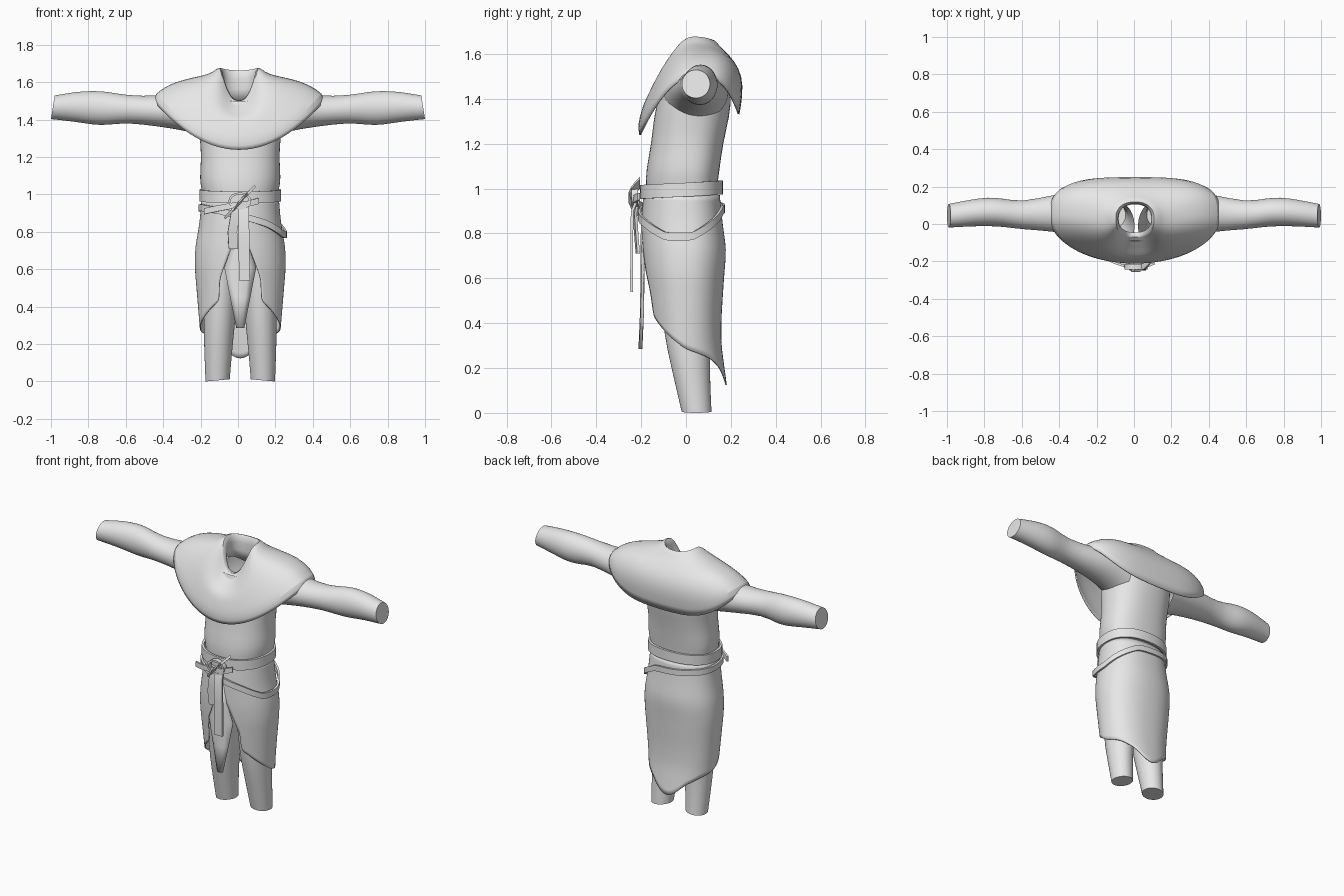
import bpy, bmesh, math
from mathutils import Vector

if "Cube" in bpy.data.objects:
    bpy.data.objects.remove(bpy.data.objects["Cube"])

cloth = bpy.data.materials.new("grey_cloth")
cloth.diffuse_color = (0.8, 0.8, 0.8, 1)
cloth.use_nodes = True
cloth.node_tree.nodes["Principled BSDF"].inputs["Base Color"].default_value = cloth.diffuse_color
CX = 0.012  # the body sits slightly right of the arm span centre


def loft(name, rows, closed=True, cap_start=False, cap_end=False, ring=False,
         subsurf=0, thick=0, angle=40):
    """Skin a list of equal-length vertex rows; ring joins the last row to the first."""
    bm = bmesh.new()
    vs = [[bm.verts.new(p) for p in r] for r in rows]
    n = len(rows[0])
    for i in range(len(rows) if ring else len(rows) - 1):
        a, b = vs[i], vs[(i + 1) % len(rows)]
        for j in range(n if closed else n - 1):
            k = (j + 1) % n
            bm.faces.new((a[j], a[k], b[k], b[j]))
    if cap_start:
        bm.faces.new(vs[0])
    if cap_end:
        bm.faces.new(vs[-1])
    if cap_start or cap_end:  # keep cut ends crisp under smoothing
        layer = bm.edges.layers.float.new("crease_edge")
        for e in bm.edges:
            if any(len(f.verts) > 4 for f in e.link_faces):
                e[layer] = 1.0
    bmesh.ops.recalc_face_normals(bm, faces=bm.faces)
    me = bpy.data.meshes.new(name)
    bm.to_mesh(me)
    bm.free()
    ob = bpy.data.objects.new(name, me)
    bpy.context.collection.objects.link(ob)
    me.materials.append(cloth)
    if subsurf:
        ob.modifiers.new("smooth", 'SUBSURF').levels = subsurf
        ob.modifiers["smooth"].render_levels = subsurf
    if thick:
        m = ob.modifiers.new("thickness", 'SOLIDIFY')
        m.thickness, m.offset = thick, 0
    bpy.ops.object.select_all(action='DESELECT')
    bpy.context.view_layer.objects.active = ob
    ob.select_set(True)
    bpy.ops.object.shade_smooth_by_angle(angle=math.radians(angle))
    return ob


def lerp(table, v):
    """Interpolate rows (key, values...) sorted by key."""
    if v <= table[0][0]:
        return table[0][1:]
    for a, b in zip(table, table[1:]):
        if v <= b[0]:
            t = (v - a[0]) / (b[0] - a[0])
            return [p + (q - p) * t for p, q in zip(a[1:], b[1:])]
    return table[-1][1:]


def section(a, w, yf, yb, yc, nf=2.0, nb=2.0):
    """Point of a body cross-section; angle 0 faces the front, 90 degrees faces +x."""
    s, c = math.sin(a), math.cos(a)
    n = nf if c > 0 else nb
    x = w * math.copysign(abs(s) ** (2 / n), s)
    d = abs(c) ** (2 / n)
    return x, yc + (yf - yc if c > 0 else yb - yc) * d


def turn(n):
    return [2 * math.pi * i / n for i in range(n)]


def strap(name, pts, side, width, thick, ring=False):
    """Flat band along a path; side is its width direction."""
    pts = [Vector(p) for p in pts]
    side = Vector(side).normalized()
    rows, n = [], len(pts)
    for i, p in enumerate(pts):
        q = pts[(i + 1) % n] if ring or i < n - 1 else p
        o = pts[i - 1] if ring or i > 0 else p
        nor = side.cross(q - o).normalized() * thick / 2
        w = side * width / 2
        rows.append([p - w - nor, p + w - nor, p + w + nor, p - w + nor])
    return loft(name, rows, ring=ring, cap_start=not ring, cap_end=not ring)


# Tunic body: z, half width, front y, back y
TORSO = [(0.84, .195, -.175, .14), (0.95, .195, -.175, .14), (1.02, .205, -.18, .14),
         (1.08, .221, -.18, .15), (1.20, .207, -.155, .165), (1.32, .22, -.145, .195),
         (1.42, .23, -.12, .205), (1.50, .21, -.09, .19)]
rows = []
for z, w, yf, yb in TORSO:
    ring = [section(a, w, yf, yb, 0.01, 2.2, 2.4) for a in turn(28)]
    rows.append([(x + CX, y, z) for x, y in ring])
loft("tunic_body", rows, subsurf=1)

# Sleeves: x, low z, high z, front y, back y
ARM = [(.17, 1.30, 1.56, -.10, .19), (.25, 1.335, 1.56, -.075, .185),
       (.42, 1.362, 1.525, -.04, .16), (.60, 1.385, 1.53, -.03, .117),
       (.70, 1.368, 1.552, -.015, .138), (.78, 1.372, 1.555, -.012, .145),
       (.87, 1.388, 1.55, -.013, .132), (.99, 1.402, 1.53, -.02, .108)]
for s, name in ((1, "right_sleeve"), (-1, "left_sleeve")):
    rows = []
    for x, lo, hi, yf, yb in ARM:
        tilt = 0.01 if x > .9 else 0
        rows.append([(s * (x - tilt * math.sin(a)), (yf + yb) / 2 + (yb - yf) / 2 * math.cos(a),
                      (lo + hi) / 2 + (hi - lo) / 2 * math.sin(a)) for a in turn(20)])
    loft(name, rows, cap_end=True, subsurf=1)

# Trouser legs: z, centre x, half width, centre y, half depth
LEG = [(0, .121, .066, .047, .068), (.2, .117, .078, .02, .086), (.35, .11, .088, .005, .106),
       (.6, .1, .093, 0, .125), (.82, .098, .09, -.015, .13)]
for s, name in ((1, "right_leg"), (-1, "left_leg")):
    rows = [[(CX + s * (cx + rx * math.sin(a)), cy - ry * math.cos(a),
              z + (0.006 * math.sin(a) if z == 0 else 0) * -1 + (0.006 if z == 0 else 0))
             for a in turn(18)] for z, cx, rx, cy, ry in LEG]
    loft(name, rows, cap_start=True, subsurf=1)

# Cowl: half width, front y, back y, centre y, z at front, side, back, front squareness
COWL = [(.455, -.205, .235, .04, 1.237, 1.500, 1.33, 2.0),
        (.452, -.213, .250, .04, 1.280, 1.535, 1.42, 2.0),
        (.370, -.195, .247, .05, 1.345, 1.588, 1.50, 2.0),
        (.280, -.182, .215, .05, 1.385, 1.615, 1.565, 2.2),
        (.190, -.165, .170, .04, 1.410, 1.632, 1.61, 2.5),
        (.135, -.125, .140, .03, 1.440, 1.650, 1.64, 2.8),
        (.100, -.060, .118, .03, 1.512, 1.688, 1.672, 2.6),
        (.088, -.045, .105, .03, 1.490, 1.640, 1.630, 2.4),
        (.095, -.055, .115, .03, 1.450, 1.540, 1.500, 2.2)]
rows = []
for w, yf, yb, yc, zf, zs, zb, nf in COWL:
    r = []
    for a in turn(40):
        x, y = section(a, w, yf, yb, yc, nf, 3.2 if w > .25 else 2.3)
        c = math.cos(a)
        r.append((x + .005, y, zs + ((zf if c > 0 else zb) - zs) * c * c))
    rows.append(r)
loft("cowl", rows, subsurf=1, thick=0.008)

# Wrap skirt, split at the front with a hem falling to a point behind
SHAPE = [(.12, .20, -.14, .18), (.3, .215, -.145, .155), (.42, .225, -.16, .155),
         (.62, .242, -.185, .168), (.72, .238, -.192, .178), (.85, .215, -.195, .16),
         (.97, .205, -.188, .148)]
SLIT = [(.42, .11), (.55, .105), (.7, .05), (.8, .004)]
HEM = [(27, .43), (60, .34), (90, .28), (125, .245), (150, .20), (170, .135), (180, .12)]
rows = []
for i in range(15):
    t, r = i / 14, []
    for j in range(41):
        u = j / 40
        nominal = 27 + 306 * u
        hem = lerp(HEM, min(nominal, 360 - nominal))[0]
        z = .97 + (hem - .97) * t
        w, yf, yb = lerp(SHAPE, z)
        a0 = math.asin(lerp(SLIT, z)[0] / w)
        x, y = section(a0 + u * (2 * math.pi - 2 * a0), w, yf, yb, 0, 2.1, 2.3)
        r.append((x + CX, y, z))
    rows.append(r)
loft("wrap_skirt", rows, closed=False, subsurf=1, thick=0.006)

# Tapered front flap: z, half width, y
FLAP = [(.9, .03, -.197), (.72, .045, -.2), (.61, .085, -.2), (.45, .053, -.202), (.285, .02, -.209)]
rows = [[(CX + k * w, y + .012 * k * k, z) for k in (-1, -.5, 0, .5, 1)] for z, w, y in FLAP]
loft("front_flap", rows, closed=False, thick=0.006)

# Waist belt, a little higher behind
pts = []
for a in turn(40):
    x, y = section(a, .212, -.198, .158, 0, 2.2, 2.3)
    pts.append((x + CX, y, .995 - .01 * math.cos(a)))
strap("waist_belt", pts, (0, 0, 1), .062, .014, ring=True)

# Loose belt slung low on the right hip: angle, z, outward slack
SLING = [(0, .885, .0), (35, .845, .008), (70, .785, .02), (95, .785, .022), (130, .85, .01),
         (160, .905, .0), (220, .925, -.004), (290, .93, -.004), (330, .915, 0), (360, .885, 0)]
pts = []
for a in turn(48):
    z, o = lerp(SLING, math.degrees(a))
    x, y = section(a, .222 + o, -.207 - o, .17 + o, 0, 2.2, 2.3)
    pts.append((x + CX, y, z))
strap("hip_belt", pts, (0, 0, 1), .036, .012, ring=True)

# Knot: a diagonal wrap over the belt, a bow loop and a cross strap
strap("knot_wrap", [(.07 - .02 * k, -.205 - .045 * math.sin(math.pi * k / 6), 1.025 - .022 * k)
                    for k in range(7)], (.7, 0, .7), .06, .014)
strap("knot_loop", [(.01 + .055 * math.cos(a), -.228, .965 + .04 * math.sin(a)) for a in turn(16)],
      (0, 1, 0), .03, .012, ring=True)
strap("knot_cross", [(-.18, -.165, .91), (-.11, -.205, .925), (-.03, -.232, .94), (.05, -.235, .95),
                     (.11, -.21, .965)], (0, 0, 1), .032, .012)

# Hanging belt ends
strap("long_tail", [(.025, -.215, .96), (.03, -.24, .90), (.032, -.242, .75), (.034, -.243, .54)],
      (1, 0, 0), .058, .012)
strap("short_tail", [(0, -.215, .95), (-.015, -.228, .89), (-.03, -.222, .80), (-.025, -.215, .71)],
      (1, .15, 0), .05, .012)
